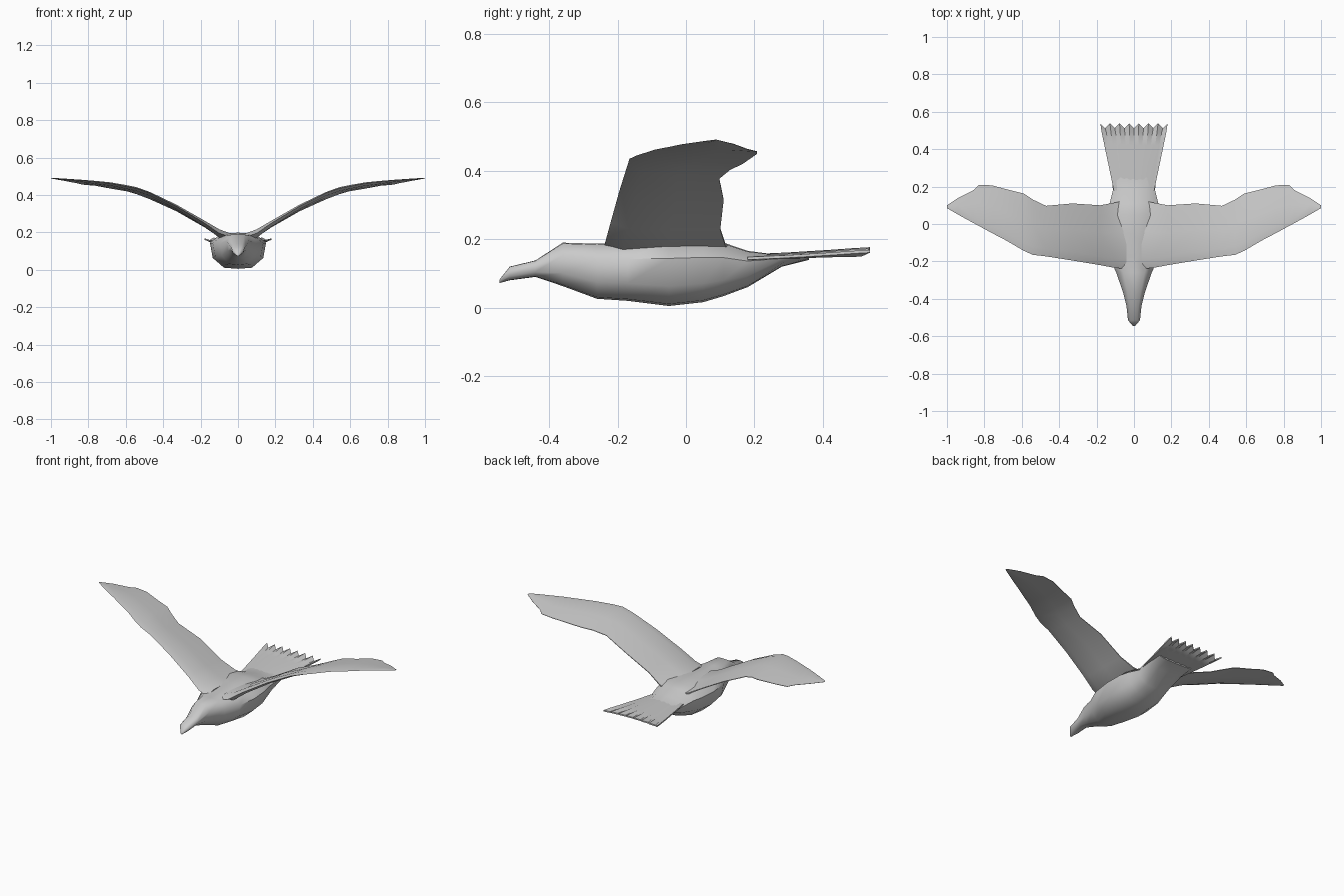
import bpy
import math

cube = bpy.data.objects.get("Cube")
if cube:
    bpy.data.objects.remove(cube, do_unlink=True)

plumage = bpy.data.materials.new("plumage_grey")
plumage.use_nodes = True
colour = (0.6, 0.6, 0.6, 1)
plumage.diffuse_color = colour
plumage.node_tree.nodes["Principled BSDF"].inputs["Base Color"].default_value = colour


def loft(name, rings, angle=40):
    """Skin a row of equal-sized closed rings and cap both ends."""
    n = len(rings[0])
    verts = [p for ring in rings for p in ring]
    faces = [tuple(range(n)), tuple(range(len(verts) - n, len(verts)))]
    for a in range(0, len(verts) - n, n):
        for i in range(n):
            j = (i + 1) % n
            faces.append((a + i, a + j, a + n + j, a + n + i))
    mesh = bpy.data.meshes.new(name)
    mesh.from_pydata(verts, [], faces)
    mesh.materials.append(plumage)
    obj = bpy.data.objects.new(name, mesh)
    bpy.context.collection.objects.link(obj)
    bpy.ops.object.select_all(action='DESELECT')
    obj.select_set(True)
    bpy.context.view_layer.objects.active = obj
    bpy.ops.object.mode_set(mode='EDIT')
    bpy.ops.mesh.select_all(action='SELECT')
    bpy.ops.mesh.normals_make_consistent(inside=False)
    bpy.ops.object.mode_set(mode='OBJECT')
    bpy.ops.object.shade_smooth_by_angle(angle=math.radians(angle))
    return obj


# Body, head and beak: y, half width, bottom, top
body_stations = [
    (-0.545, 0.006, 0.072, 0.082), (-0.515, 0.032, 0.08, 0.12),
    (-0.44, 0.04, 0.09, 0.138), (-0.36, 0.06, 0.063, 0.19),
    (-0.26, 0.095, 0.026, 0.187), (-0.17, 0.135, 0.02, 0.19),
    (-0.05, 0.15, 0.005, 0.198), (0.05, 0.145, 0.016, 0.198),
    (0.11, 0.13, 0.034, 0.19), (0.18, 0.113, 0.06, 0.166),
    (0.28, 0.118, 0.12, 0.153), (0.36, 0.12, 0.14, 0.153),
]
# Half outline of the body: share of the width, share of the height
outline = [(0, 0), (0.5, 0.03), (0.9, 0.3), (1, 0.72), (0.6, 0.98), (0, 1)]
outline += [(-u, v) for u, v in outline[-2:0:-1]]
loft("body", [[(u * w, y, lo + v * (hi - lo)) for u, v in outline]
              for y, w, lo, hi in body_stations], 60)

# Wings: x, front y, back y, front z, back z, thickness
wing_stations = [
    (0.04, -0.24, 0.13, 0.175, 0.17, 0.04),
    (0.1, -0.235, 0.115, 0.195, 0.185, 0.045),
    (0.18, -0.22, 0.1, 0.25, 0.23, 0.032),
    (0.33, -0.195, 0.11, 0.34, 0.315, 0.024),
    (0.47, -0.173, 0.097, 0.41, 0.378, 0.02),
    (0.54, -0.165, 0.13, 0.435, 0.405, 0.02),
    (0.59, -0.143, 0.163, 0.445, 0.42, 0.02),
    (0.68, -0.09, 0.185, 0.462, 0.435, 0.018),
    (0.76, -0.048, 0.207, 0.47, 0.45, 0.016),
    (0.83, -0.01, 0.208, 0.478, 0.456, 0.012),
    (0.86, 0.006, 0.18, 0.48, 0.463, 0.01),
    (0.94, 0.05, 0.14, 0.486, 0.478, 0.007),
    (1.0, 0.085, 0.1, 0.49, 0.488, 0.003),
]
# Wing section: share of the chord, share of the thickness
section = [(0, 0), (0.15, 0.5), (0.55, 0.45), (1, 0.08),
           (1, -0.08), (0.55, -0.35), (0.15, -0.5)]
for side, name in ((1, "left_wing"), (-1, "right_wing")):
    loft(name, [[(side * x, y0 + c * (y1 - y0), z0 + c * (z1 - z0) + t * h)
                 for c, t in section]
                for x, y0, y1, z0, z1, h in wing_stations])

# Fan tail: pleats deepen towards a toothed rear edge
PLEATS = 14
rings = []
for t in (0, 0.35, 0.7, 0.9, 1):
    upper, lower = [], []
    for i in range(PLEATS + 1):
        s = 2 * i / PLEATS - 1
        ridge = 1 if i % 2 == 0 else -1
        x = s * (0.108 + 0.072 * t)
        y = 0.18 + 0.345 * t + (0.013 * ridge if t == 1 else 0)
        z = 0.144 + 0.022 * t + 0.007 * ridge * t * t - 0.008 * t * s * s
        half = 0.004 + 0.008 * (1 - t) * (1 - s * s)
        upper.append((x, y, z + half))
        lower.append((x, y, z - half))
    rings.append(upper + lower[::-1])
loft("tail", rings, 30)
